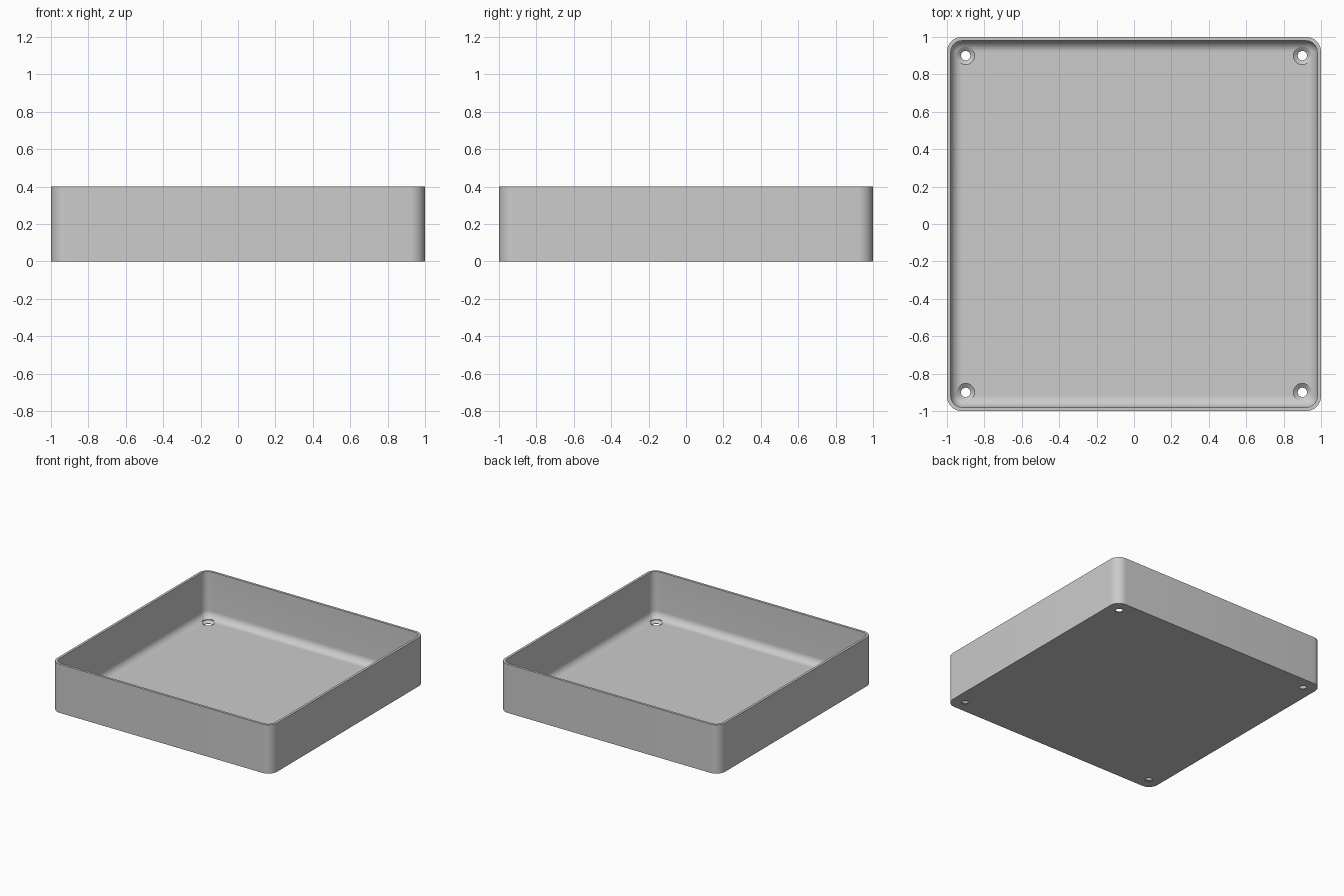
import bpy, bmesh, math

if "Cube" in bpy.data.objects:
    bpy.data.objects.remove(bpy.data.objects["Cube"], do_unlink=True)

HEIGHT, WALL, FLOOR = 0.4, 0.02, 0.02
OUTER_R = 0.08
INNER_R = OUTER_R - WALL
SEGS = 10

grey = bpy.data.materials.new("plain grey")
grey.use_nodes = True
grey.diffuse_color = (0.6, 0.6, 0.6, 1)
grey.node_tree.nodes["Principled BSDF"].inputs["Base Color"].default_value = (0.6, 0.6, 0.6, 1)


def rounded_square(half, radius, z):
    """Ring of points around a square with rounded corners."""
    pts = []
    for corner in range(4):
        mid = math.radians(45 + 90 * corner)
        cx = math.copysign(half - radius, math.cos(mid))
        cy = math.copysign(half - radius, math.sin(mid))
        for i in range(SEGS + 1):
            a = math.pi / 2 * (corner + i / SEGS)
            pts.append((cx + radius * math.cos(a), cy + radius * math.sin(a), z))
    return pts


def circle(x, y, radius, z, sides=40):
    return [(x + radius * math.cos(math.tau * i / sides),
             y + radius * math.sin(math.tau * i / sides), z) for i in range(sides)]


def loft(name, rings):
    """Skin a closed solid through a list of rings and cap both ends."""
    bm = bmesh.new()
    loops = [[bm.verts.new(p) for p in ring] for ring in rings]
    for a, b in zip(loops, loops[1:]):
        for i in range(len(a)):
            j = (i + 1) % len(a)
            bm.faces.new((a[i], a[j], b[j], b[i]))
    bm.faces.new(loops[0][::-1])
    bm.faces.new(loops[-1])
    bmesh.ops.remove_doubles(bm, verts=bm.verts[:], dist=1e-5)
    bmesh.ops.recalc_face_normals(bm, faces=bm.faces[:])
    mesh = bpy.data.meshes.new(name)
    bm.to_mesh(mesh)
    bm.free()
    obj = bpy.data.objects.new(name, mesh)
    mesh.materials.append(grey)
    bpy.context.collection.objects.link(obj)
    return obj


# Tray shell: outside wall, rim, inside wall, then the fillet into the floor
rings = [rounded_square(1, OUTER_R, 0), rounded_square(1, OUTER_R, HEIGHT),
         rounded_square(1 - WALL, INNER_R, HEIGHT)]
for i in range(SEGS + 1):
    a = math.pi / 2 * i / SEGS
    inset = INNER_R * (1 - math.cos(a))
    rings.append(rounded_square(1 - WALL - inset, INNER_R - inset,
                                FLOOR + INNER_R * (1 - math.sin(a))))
tray = loft("tray", rings)

# Countersunk screw holes near the corners
cutters = []
for x in (-0.9, 0.9):
    for y in (-0.9, 0.9):
        profile = [(0.025, -0.05), (0.025, 0.002), (0.048, FLOOR), (0.048, 0.15)]
        cutter = loft("screw_hole_cutter", [circle(x, y, r, z) for r, z in profile])
        cutter.hide_render = True
        mod = tray.modifiers.new("screw_hole", 'BOOLEAN')
        mod.operation, mod.solver, mod.object = 'DIFFERENCE', 'EXACT', cutter
        cutters.append(cutter)

bpy.ops.object.select_all(action='DESELECT')
bpy.context.view_layer.objects.active = tray
tray.select_set(True)
for mod in list(tray.modifiers):
    bpy.ops.object.modifier_apply(modifier=mod.name)
for cutter in cutters:
    bpy.data.objects.remove(cutter, do_unlink=True)
bpy.ops.object.shade_smooth_by_angle(angle=math.radians(30))
